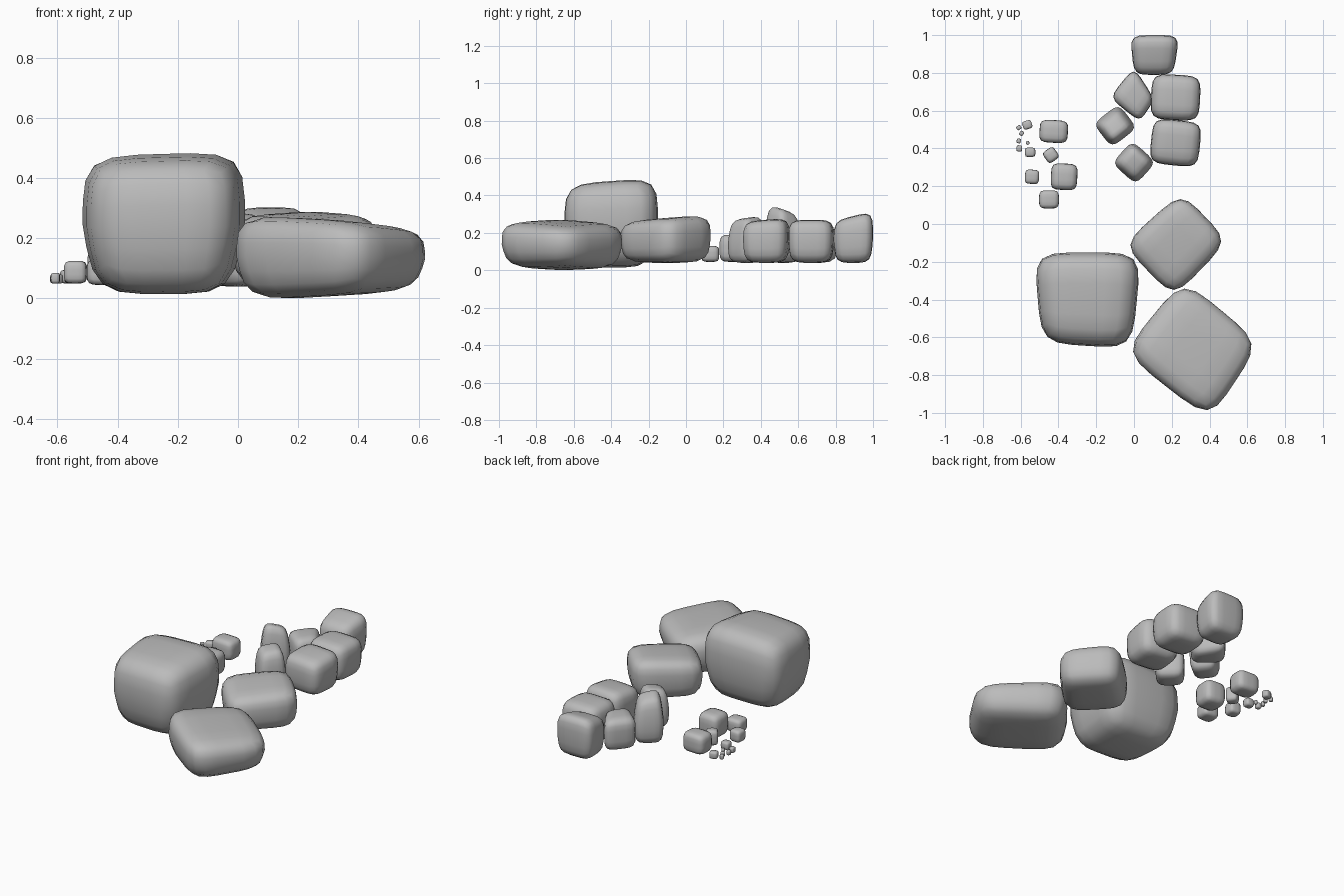
import bpy
import bmesh
from math import cos, sin, radians

default = bpy.data.objects.get("Cube")
if default:
    bpy.data.objects.remove(default, do_unlink=True)

stone = bpy.data.materials.new("stone grey")
stone.use_nodes = True
colour = (0.5, 0.5, 0.5, 1)
stone.diffuse_color = colour
stone.node_tree.nodes["Principled BSDF"].inputs["Base Color"].default_value = colour


def rock(name, quad, low, high, top_slope=(0, 0), low_slope=(0, 0), taper=0.0, power=4.5, cuts=5):
    """Rounded block fitted into a four-sided plan, with tilted top and bottom."""
    cx = sum(p[0] for p in quad) / 4
    cy = sum(p[1] for p in quad) / 4
    bm = bmesh.new()
    bmesh.ops.create_cube(bm, size=2)
    bmesh.ops.subdivide_edges(bm, edges=bm.edges[:], cuts=cuts, use_grid_fill=True)
    for vert in bm.verts:
        # Round the block evenly towards its corners
        length = sum(abs(c) ** power for c in vert.co) ** (1 / power)
        u, v, w = vert.co / length
        weights = ((1 - u) * (1 - v), (1 + u) * (1 - v), (1 + u) * (1 + v), (1 - u) * (1 + v))
        dx = sum(k * p[0] for k, p in zip(weights, quad)) / 4 - cx
        dy = sum(k * p[1] for k, p in zip(weights, quad)) / 4 - cy
        # Narrow towards the bottom (or the top, when taper is negative)
        scale = 1 - abs(taper) * max(0, -w if taper > 0 else w)
        dx, dy = dx * scale, dy * scale
        bottom = low + low_slope[0] * dx + low_slope[1] * dy
        top = high + top_slope[0] * dx + top_slope[1] * dy
        vert.co = (cx + dx, cy + dy, bottom + (top - bottom) * (w + 1) / 2)
    bmesh.ops.recalc_face_normals(bm, faces=bm.faces[:])
    for face in bm.faces:
        face.smooth = True
    mesh = bpy.data.meshes.new(name)
    bm.to_mesh(mesh)
    bm.free()
    mesh.materials.append(stone)
    obj = bpy.data.objects.new(name, mesh)
    bpy.context.collection.objects.link(obj)
    return obj


def block(x, y, width, depth, angle=0):
    """Plan of a turned rectangle."""
    c, s = cos(radians(angle)), sin(radians(angle))
    corners = ((-1, -1), (1, -1), (1, 1), (-1, 1))
    return [(x + (a * width * c - b * depth * s) / 2,
             y + (a * width * s + b * depth * c) / 2) for a, b in corners]


# Three large boulders at the front
rock("tall_boulder", [(-.49, -.63), (-.01, -.66), (.04, -.15), (-.53, -.15)],
     .015, .475, top_slope=(.03, .07), taper=.14)
rock("flat_boulder", [(.4, -1.04), (.67, -.63), (.26, -.29), (-.06, -.68)],
     .008, .258, top_slope=(-.08, -.03), low_slope=(.06, 0), taper=.1)
rock("middle_boulder", [(.21, -.39), (.5, -.09), (.25, .17), (-.06, -.11)],
     .04, .28, top_slope=(0, .08), taper=.06)

# Medium stones in a cluster at the back
rock("back_stone", [(0, .79), (.21, .79), (.24, 1), (-.02, 1)],
     .04, .29, top_slope=(0, .25), taper=.08)
rock("right_stone", block(.22, .67, .26, .24, -3), .04, .27, taper=.06)
rock("near_right_stone", block(.22, .43, .26, .24, -6), .04, .27, (0, .08), taper=.06)
rock("inner_stone", [(.03, .54), (.11, .66), (.0, .83), (-.13, .67)], .04, .24)
rock("upright_stone", block(-.1, .52, .17, .16, 38), .04, .325, (0, -.35), taper=-.2)
rock("near_left_stone", block(0, .325, .16, .17, 48), .04, .28, (0, .15), taper=-.15)

# Small stones on the left
rock("small_back_stone", block(-.425, .49, .15, .12, -3), .045, .17, cuts=4)
rock("small_side_stone", block(-.37, .25, .14, .14, -3), .045, .19, cuts=4)
rock("small_front_stone", block(-.45, .13, .105, .095), .045, .13, cuts=4)
rock("small_turned_stone", block(-.44, .365, .07, .07, 35), .045, .14, cuts=4)
rock("small_outer_stone", block(-.54, .25, .075, .075, -4), .05, .125, cuts=4)

# Pebbles scattered at the far left: x, y, width, height
pebbles = ((-.55, .38, .055, .05), (-.565, .525, .05, .045), (-.61, .51, .025, .03),
           (-.595, .48, .025, .03), (-.61, .44, .025, .03), (-.607, .4, .033, .035),
           (-.563, .43, .02, .025))
for i, (x, y, width, height) in enumerate(pebbles):
    rock("pebble_%d" % (i + 1), block(x, y, width, width * .9, i * 17),
         .05, .05 + height, cuts=3)
